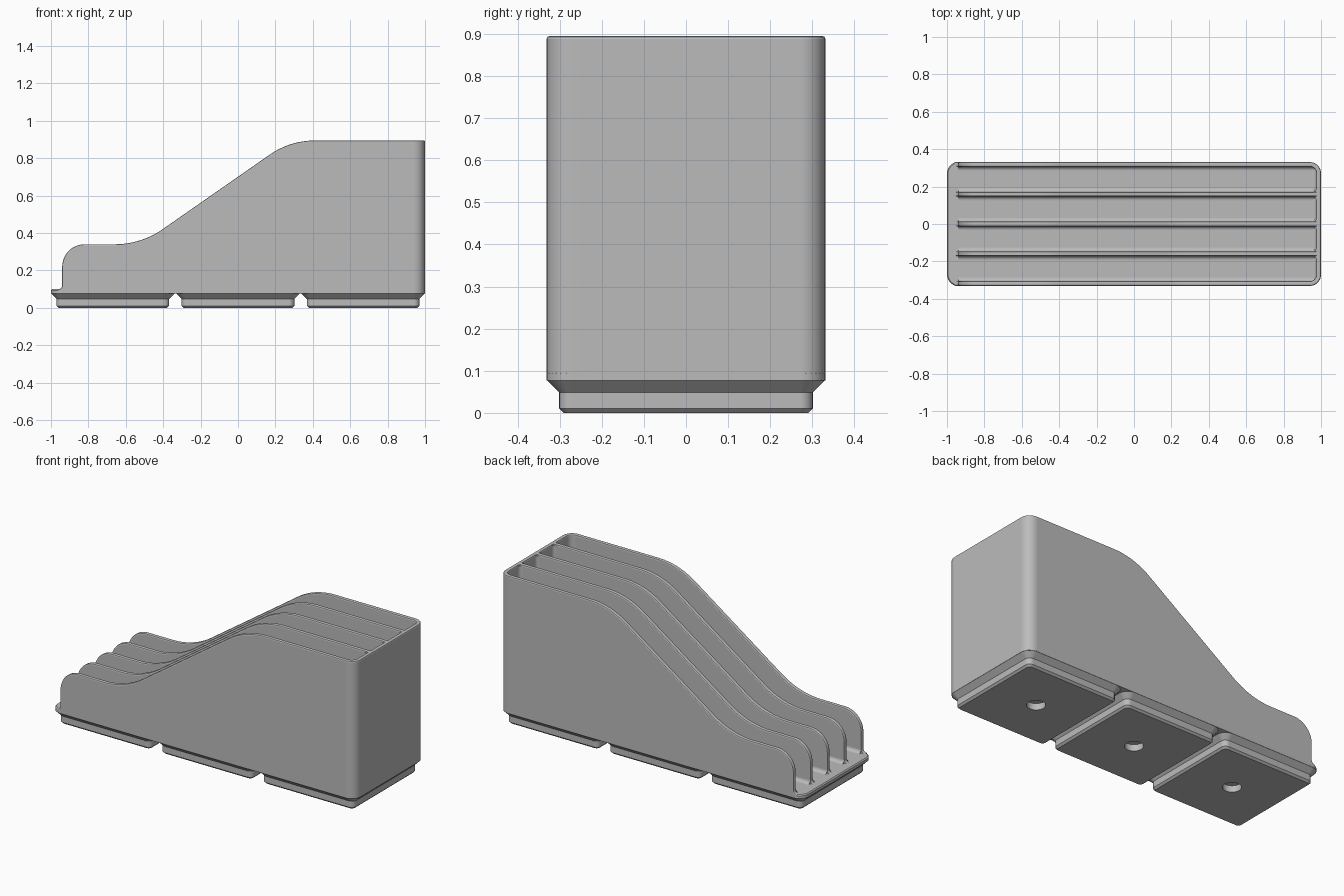
import bpy, bmesh, math
from mathutils import Vector

if "Cube" in bpy.data.objects:
    bpy.data.objects.remove(bpy.data.objects["Cube"])

grey = bpy.data.materials.new("plain_grey")
grey.diffuse_color = (0.5, 0.5, 0.5, 1)
grey.use_nodes = True
grey.node_tree.nodes["Principled BSDF"].inputs["Base Color"].default_value = grey.diffuse_color

HALF_Y = 0.331      # half width of the body
WALL = 0.025        # wall thickness
FLOOR = 0.10        # slot floor height
TOP = 0.895         # rim height at the back
RIM = 0.007         # rounding of the wall rims
COVE = 0.02         # fillet radius inside the slots


def loft(name, rings):
    """Skin a list of equal-length closed rings and cap both ends."""
    bm = bmesh.new()
    vs = [[bm.verts.new(p) for p in ring] for ring in rings]
    n = len(rings[0])
    for a, b in zip(vs, vs[1:]):
        for i in range(n):
            j = (i + 1) % n
            bm.faces.new((a[i], a[j], b[j], b[i]))
    bm.faces.new(vs[0])
    bm.faces.new(vs[-1])
    bmesh.ops.recalc_face_normals(bm, faces=bm.faces)
    me = bpy.data.meshes.new(name)
    bm.to_mesh(me)
    bm.free()
    me.materials.append(grey)
    ob = bpy.data.objects.new(name, me)
    bpy.context.collection.objects.link(ob)
    return ob


def arc(cx, cy, r, a0, a1, n):
    return [(cx + r * math.cos(math.radians(a0 + (a1 - a0) * i / n)),
             cy + r * math.sin(math.radians(a0 + (a1 - a0) * i / n))) for i in range(n + 1)]


def rounded_rect(cx, hx, hy, r, z):
    pts = []
    for k, (sx, sy) in enumerate([(1, 1), (-1, 1), (-1, -1), (1, -1)]):
        pts += arc(cx + sx * (hx - r), sy * (hy - r), r, 90 * k, 90 * k + 90, 7)
    return [(x, y, z) for x, y in pts]


def inset(pts, d):
    """Shift an open 2D path to its right by d."""
    out = []
    for i, p in enumerate(pts):
        a, b = pts[max(i - 1, 0)], pts[min(i + 1, len(pts) - 1)]
        t = Vector((b[0] - a[0], b[1] - a[1])).normalized()
        out.append((p[0] + t.y * d, p[1] - t.x * d))
    return out


# Rim rounding: (distance from wall face, drop below rim)
q = RIM * (1 - math.sqrt(0.5))
ROUND = [(0, RIM), (q, q), (RIM, 0)]

# Three chamfered feet with a blind round hole underneath
for i, cx in enumerate((-0.669, 0, 0.669)):
    def circle(z):
        return [(cx + 0.05 * math.cos((j + 0.5) * math.tau / 32),
                 0.05 * math.sin((j + 0.5) * math.tau / 32), z) for j in range(32)]
    loft(f"foot_{i + 1}", [
        circle(0.038), circle(0),
        rounded_rect(cx, 0.290, 0.290, 0.020, 0),
        rounded_rect(cx, 0.301, 0.301, 0.030, 0.011),
        rounded_rect(cx, 0.301, 0.301, 0.030, 0.048),
        rounded_rect(cx, 0.331, 0.331, 0.060, 0.078)])

# Floor plate that also forms the front ledge
loft("floor_plate", [
    rounded_rect(0, 1, HALF_Y, 0.06, 0.077),
    rounded_rect(0, 1, HALF_Y, 0.06, FLOOR - 0.006),
    rounded_rect(0, 0.994, HALF_Y - 0.006, 0.054, FLOOR)])

# Wavy top outline of the walls, front to back
SLOPE = 34.7
outline = (arc(-0.96, 0.12, 0.02, -90, 0, 6)
           + arc(-0.82, 0.22, 0.12, 180, 90, 12)
           + arc(-0.66, 0.79, 0.45, -90, -90 + SLOPE, 12)
           + arc(0.41, TOP - 0.42, 0.42, 90 + SLOPE, 90, 12))


def wall(name, y, x_end):
    path = outline + [(x_end, TOP)]
    steps = [(-WALL / 2 + d, drop) for d, drop in ROUND]
    steps += [(-dy, drop) for dy, drop in reversed(steps)]
    rings = []
    for dy, drop in steps:
        ring = inset(path, drop) + [(x_end, 0.08), (-0.94, 0.08)]
        rings.append([(x, y + dy, z) for x, z in ring])
    loft(name, rings)


PITCH = (2 * HALF_Y - WALL) / 4
for i in range(5):
    side = i in (0, 4)
    wall(f"side_wall_{i // 4 + 1}" if side else f"divider_{i}",
         (i - 2) * PITCH, 0.94 if side else 0.986)

# Back wall wrapping round both rear corners
plan = (arc(0.94, -HALF_Y + 0.06, 0.06, -90, 0, 8)
        + arc(0.94, HALF_Y - 0.06, 0.06, 0, 90, 8))
centres = ([(0.94, -HALF_Y + 0.06)] * 9) + ([(0.94, HALF_Y - 0.06)] * 9)
section = [(0, 0.08)] + [(d, TOP - drop) for d, drop in ROUND]
section += [(WALL - d, z) for d, z in reversed(section)]
rings = []
for (px, py), (cx, cy) in zip(plan, centres):
    nx, ny = (px - cx) / 0.06, (py - cy) / 0.06
    rings.append([(px - nx * d, py - ny * d, z) for d, z in section])
loft("back_wall", rings)


def cove(name, corner, u, v, run):
    """Concave fillet strip in the corner between directions u and v."""
    c, u, v, run = Vector(corner), Vector(u), Vector(v), Vector(run)
    pts = [(-0.003, -0.003)] + arc(COVE, COVE, COVE, 270, 180, 6)
    ring = [c + u * a + v * b for a, b in pts]
    loft(name, [ring, [p + run for p in ring]])


# Fillets along the slot floors and up the rear slot corners
BACK = 1 - WALL
for i in range(4):
    lo = (i - 2) * PITCH + WALL / 2
    hi = (i - 1) * PITCH - WALL / 2
    for tag, y, s in (("a", lo, 1), ("b", hi, -1)):
        cove(f"floor_fillet_{i + 1}{tag}", (-0.938, y, FLOOR),
             (0, s, 0), (0, 0, 1), (BACK + 0.938, 0, 0))
        if abs(y) < 0.25:
            cove(f"corner_fillet_{i + 1}{tag}", (BACK, y, FLOOR),
                 (-1, 0, 0), (0, s, 0), (0, 0, TOP - RIM - FLOOR))
    cove(f"rear_fillet_{i + 1}", (BACK, lo, FLOOR),
         (-1, 0, 0), (0, 0, 1), (0, hi - lo, 0))

# Smooth curves, crisp edges
for ob in bpy.context.collection.objects:
    ob.select_set(True)
    bpy.context.view_layer.objects.active = ob
bpy.ops.object.shade_smooth_by_angle(angle=math.radians(20))
for ob in bpy.context.collection.objects:
    ob.modifiers.new("even_shading", 'WEIGHTED_NORMAL').keep_sharp = True
